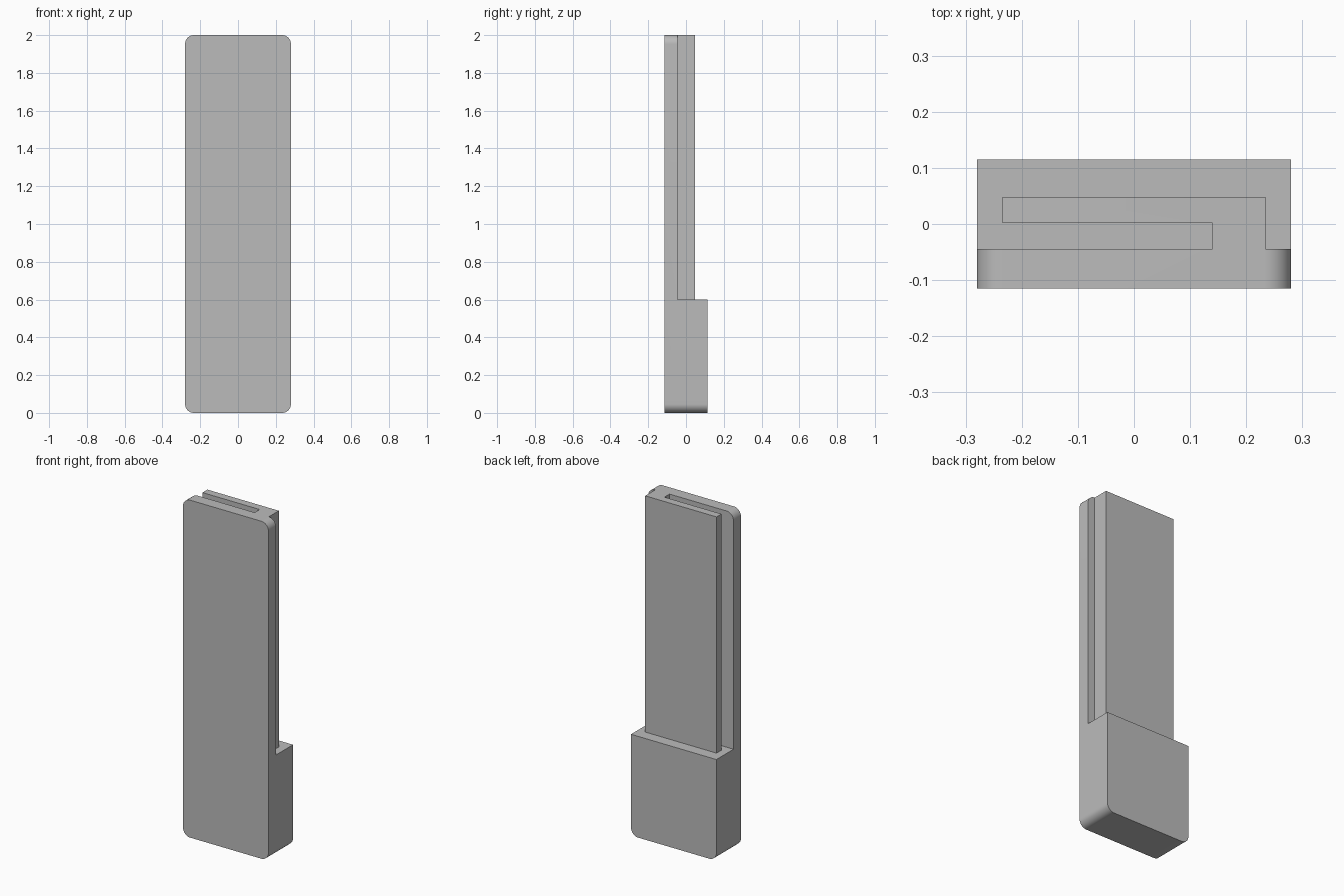
import bpy, bmesh, math
from mathutils import Vector

old = bpy.data.objects.get("Cube")
if old:
    bpy.data.objects.remove(old, do_unlink=True)

WIDTH, DEPTH, HEIGHT = 0.56, 0.23, 2.0
BASE_TOP, CORNER = 0.6, 0.047

grey = bpy.data.materials.new("plain grey")
grey.use_nodes = True
colour = (0.5, 0.5, 0.5, 1)
grey.diffuse_color = colour
grey.node_tree.nodes["Principled BSDF"].inputs["Base Color"].default_value = colour


def prism(name, points, direction):
    """Extrude a closed outline along a direction."""
    bm = bmesh.new()
    face = bm.faces.new([bm.verts.new(p) for p in points])
    new = bmesh.ops.extrude_face_region(bm, geom=[face])["geom"]
    verts = [v for v in new if isinstance(v, bmesh.types.BMVert)]
    bmesh.ops.translate(bm, verts=verts, vec=Vector(direction))
    bmesh.ops.recalc_face_normals(bm, faces=bm.faces)
    mesh = bpy.data.meshes.new(name)
    bm.to_mesh(mesh)
    bm.free()
    mesh.materials.append(grey)
    obj = bpy.data.objects.new(name, mesh)
    bpy.context.collection.objects.link(obj)
    return obj


# Slab with four rounded corners, running front to back
outline = []
corners = [(1, 1), (-1, 1), (-1, -1), (1, -1)]
for i, (sx, sz) in enumerate(corners):
    cx = sx * (WIDTH / 2 - CORNER)
    cz = HEIGHT / 2 + sz * (HEIGHT / 2 - CORNER)
    for k in range(13):
        a = math.pi / 2 * (i + k / 12)
        outline.append((cx + CORNER * math.cos(a), -DEPTH / 2, cz + CORNER * math.sin(a)))
body = prism("clip_body", outline, (0, DEPTH, 0))

# Cutter: leaves the hooked rear tongue standing above the thick base
tongue = [(-0.4, -0.045), (0.14, -0.045), (0.14, 0.002), (-0.234, 0.002),
          (-0.234, 0.048), (0.234, 0.048), (0.234, -0.045), (0.4, -0.045),
          (0.4, 0.3), (-0.4, 0.3)]
cutter = prism("tongue_cutter", [(x, y, BASE_TOP) for x, y in tongue], (0, 0, HEIGHT))
cutter.hide_render = True

cut = body.modifiers.new("tongue cut", "BOOLEAN")
cut.operation = "DIFFERENCE"
cut.solver = "EXACT"
cut.object = cutter

bpy.ops.object.select_all(action="DESELECT")
body.select_set(True)
bpy.context.view_layer.objects.active = body
bpy.ops.object.modifier_apply(modifier=cut.name)
bpy.data.objects.remove(cutter, do_unlink=True)

bpy.ops.object.shade_smooth_by_angle(angle=math.radians(30))
